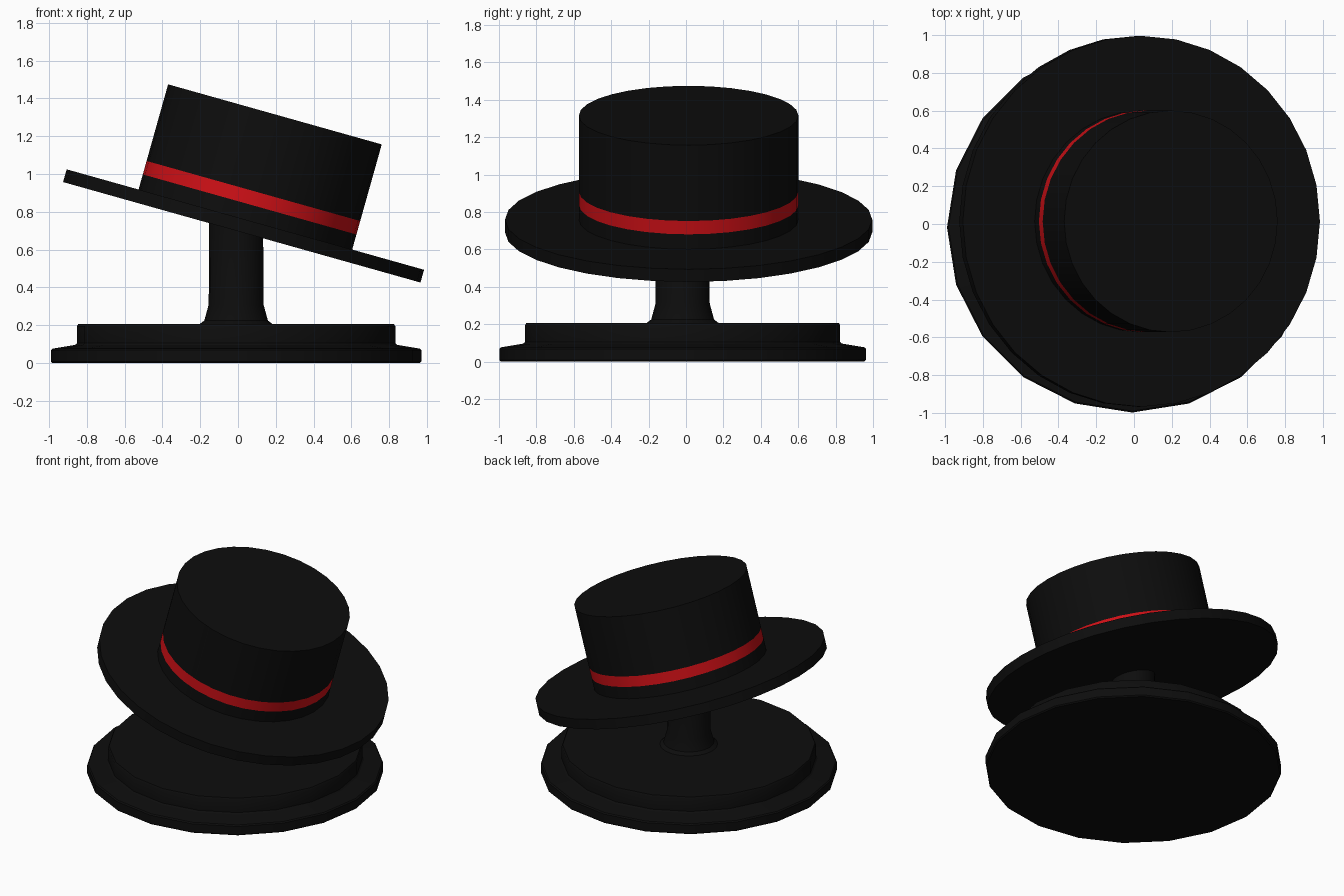
import bpy, bmesh, math
from mathutils import Matrix

if "Cube" in bpy.data.objects:
    bpy.data.objects.remove(bpy.data.objects["Cube"])


def material(name, rgb):
    m = bpy.data.materials.new(name)
    m.diffuse_color = (*rgb, 1)
    m.use_nodes = True
    m.node_tree.nodes["Principled BSDF"].inputs["Base Color"].default_value = m.diffuse_color
    return m


BLACK = material("black_felt", (0.004, 0.004, 0.004))
RED = material("red_ribbon", (0.62, 0.005, 0.008))


def lathe(name, profile, sides, mat, matrix, caps=(True, True)):
    """Spin an (r, z) profile, listed bottom to top, round the z axis."""
    bm = bmesh.new()
    rings = []
    for r, z in profile:
        angles = [2 * math.pi * i / sides for i in range(sides)]
        rings.append([bm.verts.new((r * math.cos(a), r * math.sin(a), z)) for a in angles])
    for lo, hi in zip(rings, rings[1:]):
        for i in range(sides):
            j = (i + 1) % sides
            bm.faces.new((lo[i], lo[j], hi[j], hi[i]))
    if caps[0]:
        bm.faces.new(rings[0][::-1])
    if caps[1]:
        bm.faces.new(rings[-1])
    mesh = bpy.data.meshes.new(name)
    bm.to_mesh(mesh)
    bm.free()
    mesh.materials.append(mat)
    obj = bpy.data.objects.new(name, mesh)
    bpy.context.collection.objects.link(obj)
    obj.matrix_world = matrix
    bpy.ops.object.select_all(action='DESELECT')
    obj.select_set(True)
    bpy.context.view_layer.objects.active = obj
    bpy.ops.object.shade_smooth_by_angle(angle=math.radians(30))
    return obj


# Stepped base with its flared post
stand = Matrix.Translation((-0.01, -0.018, 0))
lathe("stand", [(0.972, 0), (0.98, 0.008), (0.98, 0.068), (0.972, 0.076),
                (0.852, 0.096), (0.842, 0.105), (0.842, 0.195), (0.835, 0.207),
                (0.192, 0.207), (0.168, 0.225), (0.145, 0.31), (0.143, 0.74)],
      20, BLACK, stand)

# Tilted hat; local z = 0 is the top of the brim
hat = Matrix.Translation((0.039, 0.014, 0.759)) @ Matrix.Rotation(math.radians(15.7), 4, 'Y')
R = 0.587
lathe("brim", [(0.982, -0.07), (0.982, 0)], 32, BLACK, hat)
lathe("crown_foot", [(R, 0), (R, 0.083)], 32, BLACK, hat, (False, False))
lathe("hat_band", [(R, 0.083), (R, 0.157)], 32, RED, hat, (False, False))
lathe("crown", [(R, 0.157), (R, 0.578)], 32, BLACK, hat, (False, True))
